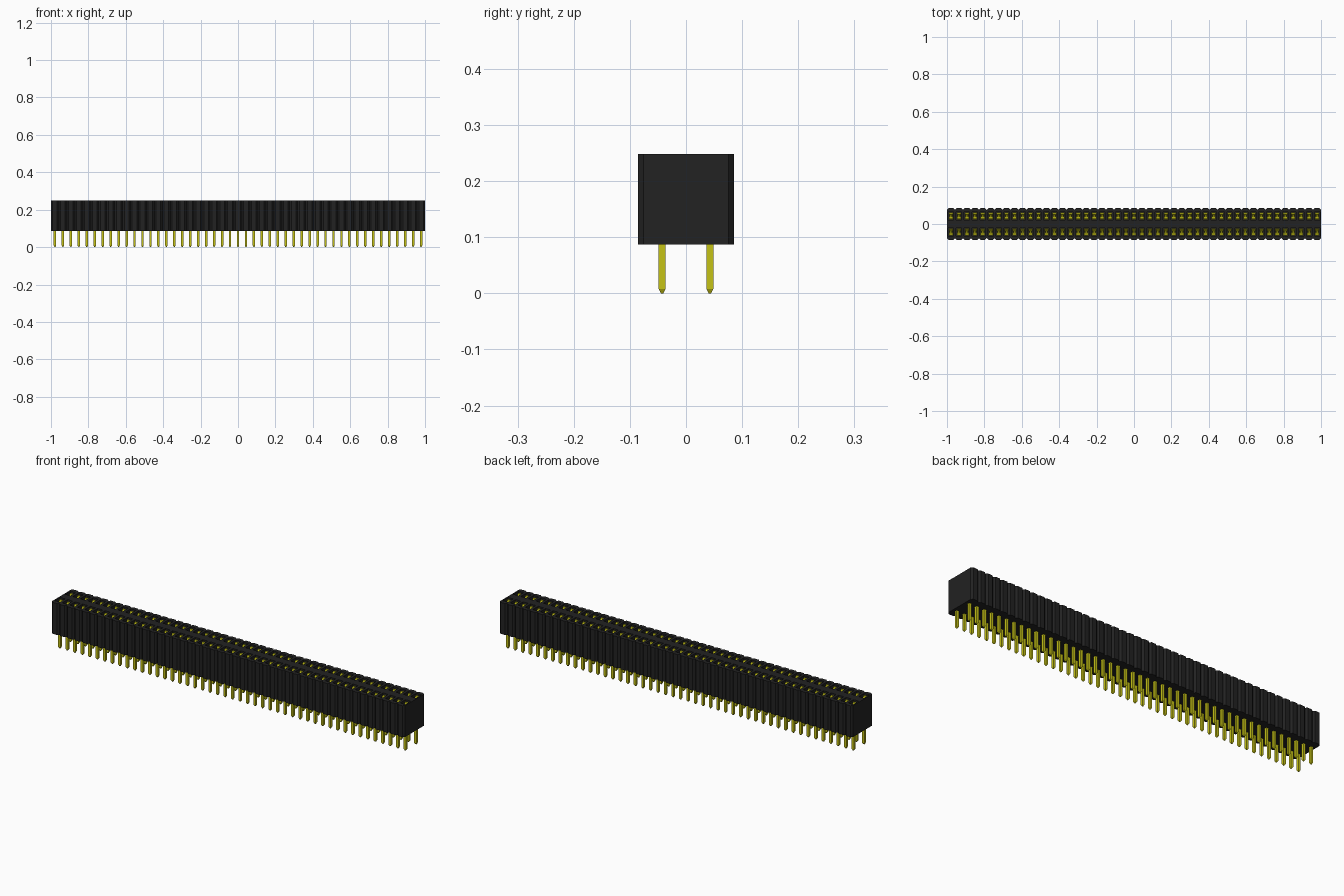
import bpy, bmesh

if "Cube" in bpy.data.objects:
    bpy.data.objects.remove(bpy.data.objects["Cube"])

COUNT = 47
PITCH = 2 / COUNT
HALF = PITCH / 2
DEPTH = PITCH * 2          # half depth of the housing
BOTTOM, TOP, FLOOR = 0.087, 0.248, 0.13
CHAMFER = 0.009
HOLE_X, HOLE_Y = 0.0145, 0.022


def material(name, color):
    mat = bpy.data.materials.new(name)
    mat.use_nodes = True
    mat.diffuse_color = color
    mat.node_tree.nodes["Principled BSDF"].inputs["Base Color"].default_value = color
    return mat


def finish(name, bm, mat):
    bmesh.ops.remove_doubles(bm, verts=bm.verts, dist=1e-5)
    bmesh.ops.recalc_face_normals(bm, faces=bm.faces)
    mesh = bpy.data.meshes.new(name)
    bm.to_mesh(mesh)
    bm.free()
    mesh.materials.append(mat)
    obj = bpy.data.objects.new(name, mesh)
    bpy.context.collection.objects.link(obj)
    return obj


def ring(bm, points, z):
    return [bm.verts.new((x, y, z)) for x, y in points]


def skin(bm, low, high, skip=()):
    n = len(low)
    for i in range(n):
        if i not in skip:
            j = (i + 1) % n
            bm.faces.new((low[i], low[j], high[j], high[i]))


def rect(x, y, rx, ry):
    return [(x - rx, y - ry), (x + rx, y - ry), (x + rx, y + ry), (x - rx, y + ry)]


def solid(bm, sections):
    """Closed stack of rectangles, each given as (corner points, height)."""
    rings = [ring(bm, pts, z) for pts, z in sections]
    for low, high in zip(rings, rings[1:]):
        skin(bm, low, high)
    bm.faces.new(rings[0])
    bm.faces.new(rings[-1])


black = material("black plastic", (0.016, 0.016, 0.016, 1))
gold = material("gold metal", (0.56, 0.54, 0.008, 1))

housing, pins, contacts = bmesh.new(), bmesh.new(), bmesh.new()
for i in range(COUNT):
    x = -1 + HALF + i * PITCH
    for side in (-1, 1):
        y = side * PITCH
        # Half cell: chamfered outside, open where it meets its neighbours
        edge = DEPTH - CHAMFER
        outline = [(-HALF, 0), (HALF, 0), (HALF, edge), (HALF - CHAMFER, DEPTH),
                   (CHAMFER - HALF, DEPTH), (-HALF, edge)]
        outline = [(x + px, side * py) for px, py in outline]
        low, high = ring(housing, outline, BOTTOM), ring(housing, outline, TOP)
        skip = {0, 1, 5}
        if i == 0:
            skip.discard(5)
        if i == COUNT - 1:
            skip.discard(1)
        skin(housing, low, high, skip)
        housing.faces.new(low)
        # Top face around the socket, then the socket itself
        mouth = rect(x, y, HOLE_X, HOLE_Y)
        if side < 0:
            mouth = [mouth[k] for k in (3, 2, 1, 0)]
        rim, base = ring(housing, mouth, TOP), ring(housing, mouth, FLOOR)
        a, b, c, d = rim
        A, B, C, D, E, F = high
        for face in ((A, B, b, a), (B, C, c, b), (C, D, c),
                     (D, E, d, c), (E, F, d), (F, A, a, d)):
            housing.faces.new(face)
        skin(housing, base, rim)
        housing.faces.new(base)
        # Square pin with a tapered tip
        solid(pins, [(rect(x, y, 0.002, 0.002), 0),
                     (rect(x, y, 0.0064, 0.0064), 0.008),
                     (rect(x, y, 0.0064, 0.0064), FLOOR + 0.01)])
        # Pair of spring leaves, pinched together below the mouth
        for leaf in (-1, 1):
            solid(contacts, [(rect(x, y + leaf * 0.012, 0.011, 0.003), FLOOR),
                             (rect(x, y + leaf * 0.006, 0.011, 0.003), TOP - 0.03),
                             (rect(x, y + leaf * 0.015, 0.011, 0.003), TOP - 0.008)])

finish("housing", housing, black)
finish("pins", pins, gold)
finish("spring_contacts", contacts, gold)
